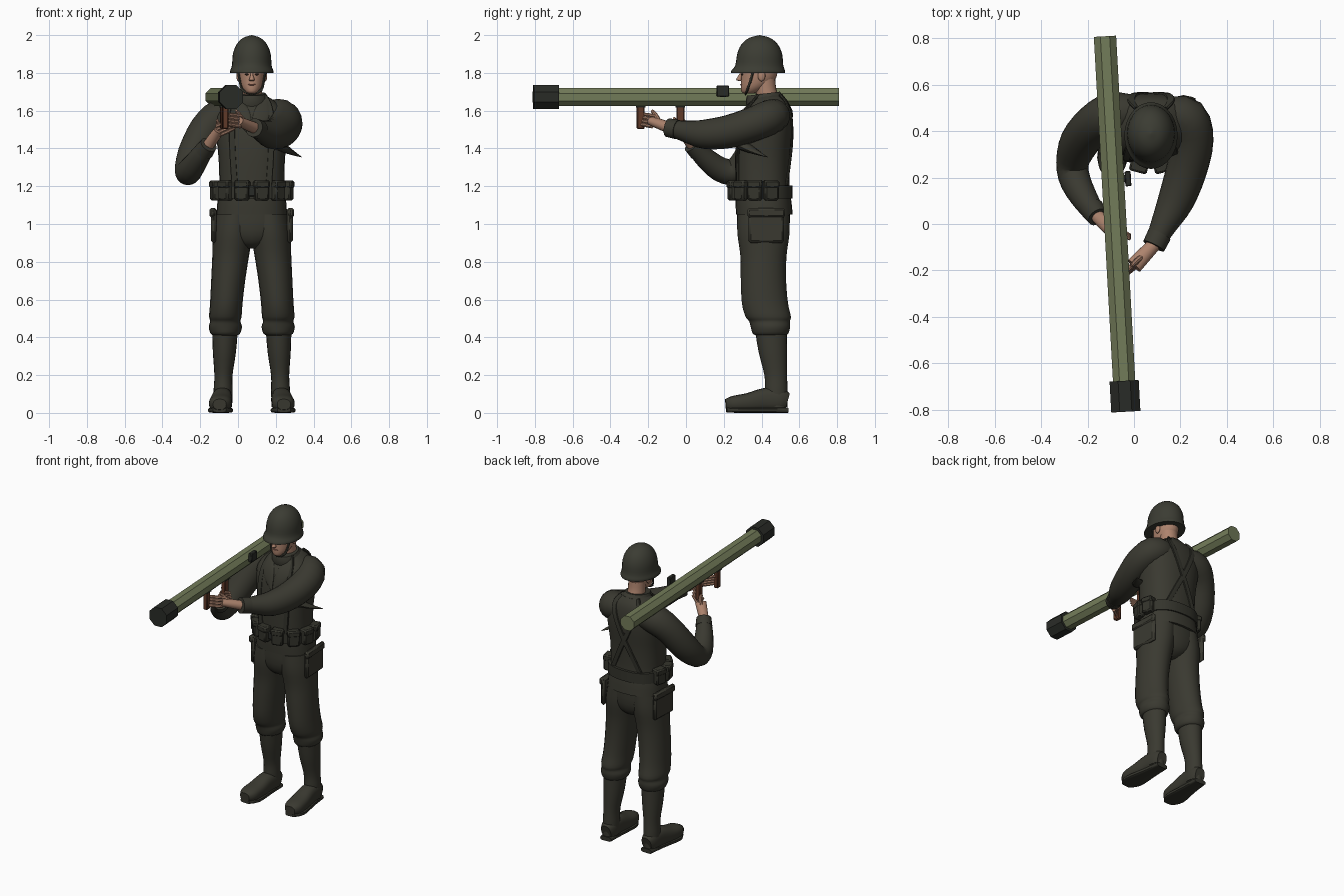
import bpy, bmesh, math
from mathutils import Vector, Matrix

if "Cube" in bpy.data.objects:
    bpy.data.objects.remove(bpy.data.objects["Cube"])


def material(name, r, g, b):
    m = bpy.data.materials.new(name)
    m.use_nodes = True
    m.diffuse_color = (r, g, b, 1)
    m.node_tree.nodes["Principled BSDF"].inputs["Base Color"].default_value = (r, g, b, 1)
    return m


CLOTH = material("dark olive cloth", .042, .041, .03)
STEEL = material("helmet olive", .044, .045, .033)
GEAR = material("webbing", .034, .034, .025)
TUBE = material("tube green", .17, .2, .1)
METAL = material("dark metal", .022, .024, .02)
WOOD = material("brown wood", .12, .042, .022)
SKIN = material("skin", .42, .23, .155)
LIPS = material("lip shade", .27, .11, .08)
EYES = material("eye brown", .06, .035, .025)
CX = .073  # the body's own centre line


def finish(name, bm, mat, angle=40):
    bmesh.ops.recalc_face_normals(bm, faces=bm.faces)
    me = bpy.data.meshes.new(name)
    bm.to_mesh(me)
    bm.free()
    ob = bpy.data.objects.new(name, me)
    bpy.context.collection.objects.link(ob)
    me.materials.append(mat)
    if angle:
        bpy.ops.object.select_all(action="DESELECT")
        ob.select_set(True)
        bpy.context.view_layer.objects.active = ob
        bpy.ops.object.shade_smooth_by_angle(angle=math.radians(angle))
    return ob


def resample(rows, steps):
    """Catmull-Rom through rows of numbers."""
    out = []
    for i in range(len(rows) - 1):
        four = [rows[max(0, min(len(rows) - 1, i + k))] for k in (-1, 0, 1, 2)]
        for s in range(steps):
            t = s / steps
            out.append([.5 * (2 * b + (c - a) * t + (2 * a - 5 * b + 4 * c - d) * t * t
                              + (3 * b - a - 3 * c + d) * t ** 3) for a, b, c, d in zip(*four)])
    return out + [list(rows[-1])]


def loft(name, mat, rows, n=20, steps=3, p=2, ref=None, turn=0, angle=40):
    """Skin rows of x, y, z, radius, radius. Rings are level unless ref is given."""
    rows = resample(rows, steps)
    pts = [Vector(r[:3]) for r in rows]
    bm = bmesh.new()
    rings = []
    for i, r in enumerate(rows):
        u, v = Vector((1, 0, 0)), Vector((0, 1, 0))
        if ref:
            t = pts[min(i + 1, len(pts) - 1)] - pts[max(i - 1, 0)]
            u = t.cross(Vector(ref)).normalized()
            v = u.cross(t).normalized()
        ring = []
        for k in range(n):
            a = math.tau * (k + turn) / n
            c, s = math.cos(a), math.sin(a)
            c, s = (math.copysign(abs(q) ** (2 / p), q) for q in (c, s))
            ring.append(bm.verts.new(pts[i] + u * c * max(r[3], .001) + v * s * max(r[4], .001)))
        rings.append(ring)
    for a, b in zip(rings, rings[1:]):
        for k in range(n):
            bm.faces.new((a[k], a[k - 1], b[k - 1], b[k]))
    bm.faces.new(rings[0])
    bm.faces.new(rings[-1])
    return finish(name, bm, mat, angle)


UP, FWD = (0, 0, 1), (0, 1, 0)


def limb(name, mat, rows, **kw):
    return loft(name, mat, [(*r[:3], r[3], r[-1]) for r in rows], ref=kw.pop("ref", UP), **kw)


def box(name, mat, at, size, spin=0, bevel=.006):
    bm = bmesh.new()
    bmesh.ops.create_cube(bm, size=1, matrix=Matrix.Translation(at) @ Matrix.Rotation(spin, 4, "Z")
                          @ Matrix.Diagonal((*size, 1)))
    ob = finish(name, bm, mat, 30)
    if bevel:
        mod = ob.modifiers.new("soft edges", "BEVEL")
        mod.width = bevel
    return ob


def ball(name, mat, at, size):
    bm = bmesh.new()
    bmesh.ops.create_uvsphere(bm, u_segments=14, v_segments=9, radius=1,
                              matrix=Matrix.Translation(at) @ Matrix.Diagonal((*size, 1)))
    return finish(name, bm, mat, 60)


# Jacket: z, centre y, half width, half depth
JACKET = [(1.05, .415, .187, .15), (1.12, .41, .182, .148), (1.2, .405, .172, .142),
          (1.35, .405, .176, .145), (1.48, .415, .19, .147), (1.57, .425, .19, .135),
          (1.64, .44, .135, .105), (1.68, .44, .075, .075)]
loft("jacket", CLOTH, [(CX, y, z, a, b) for z, y, a, b in JACKET], n=28, p=2.4)


def on_jacket(x, z, side):
    """Point on the jacket's front (side -1) or back (side 1)."""
    for lo, hi in zip(JACKET, JACKET[1:]):
        if lo[0] <= z <= hi[0]:
            f = (z - lo[0]) / (hi[0] - lo[0])
            _, y, a, b = [q + (w - q) * f for q, w in zip(lo, hi)]
            d = max(0, 1 - min(1, abs(x) / a) ** 2.4) ** (1 / 2.4)
            return (CX + x, y + side * (b * d + .002), z)


# Trouser seat and collar
loft("trouser_seat", CLOTH, [(CX, .41, .87, .03, .06), (CX, .41, .9, .1, .11),
                             (CX, .41, .97, .178, .137), (CX, .41, 1.1, .18, .14)], n=24, p=2.3)
limb("collar", CLOTH, [(CX, .43, 1.62, .12, .1), (CX, .415, 1.66, .092, .1),
                       (CX, .41, 1.69, .075, .088)], ref=FWD)

for s, side in ((1, "left"), (-1, "right")):
    def X(d):
        return CX + s * d

    # Trouser leg with a gathered cuff
    leg = [(.09, 1.05, .41, .1, .138), (.1, .95, .41, .105, .138), (.112, .83, .41, .097, .122),
           (.125, .7, .41, .09, .12), (.135, .58, .418, .086, .122), (.14, .51, .435, .086, .12),
           (.14, .485, .442, .08, .108), (.14, .455, .447, .088, .104), (.14, .42, .447, .078, .094),
           (.14, .41, .447, .06, .075)]
    loft(side + "_trouser_leg", CLOTH, [(X(d), y, z, a, b) for d, z, y, a, b in leg])
    # Thigh pocket with flap
    box(side + "_thigh_pocket", CLOTH, (X(.198), .425, .99), (.03, .19, .18), s * .05, .012)
    box(side + "_pocket_flap", CLOTH, (X(.205), .425, 1.06), (.03, .2, .05), s * .05, .01)
    # Boot: shaft, foot, sole and heel
    loft(side + "_boot_shaft", CLOTH, [(X(d), y, z, a, b) for d, z, y, a, b in (
        (.142, .44, .45, .068, .085), (.145, .32, .46, .061, .075), (.15, .2, .475, .048, .06),
        (.152, .12, .478, .05, .06), (.153, .03, .48, .048, .058))])
    limb(side + "_boot_foot", CLOTH, [
        (X(.152), .537, .06, .035, .045), (X(.153), .5, .068, .05, .06), (X(.157), .42, .07, .053, .062),
        (X(.163), .33, .055, .06, .05), (X(.168), .25, .048, .058, .042), (X(.17), .21, .045, .035, .028)],
        p=2.5)
    limb(side + "_boot_sole", GEAR, [
        (X(.152), .54, .014, .04, .014), (X(.157), .42, .014, .05, .014), (X(.166), .28, .014, .066, .014),
        (X(.17), .215, .016, .035, .013)], p=4)
    # Lapel, shoulder strap in front and crossed strap behind
    limb(side + "_lapel", CLOTH, [(*on_jacket(s * d, z, -1), w, .008) for d, z, w in (
        (.075, 1.655, .02), (.06, 1.6, .042), (.035, 1.54, .035), (.006, 1.47, .004))], ref=FWD)
    limb(side + "_front_strap", GEAR, [(*on_jacket(s * d, z, -1), .017, .007) for d, z in (
        (.09, 1.2), (.1, 1.35), (.105, 1.48), (.1, 1.58), (.085, 1.64), (.06, 1.678))], ref=FWD, n=8, p=4)
    limb(side + "_back_strap", GEAR, [(*on_jacket(s * d, z, 1), .017, .007) for d, z in (
        (-.1, 1.2), (-.04, 1.33), (.02, 1.45), (.07, 1.57), (.085, 1.64), (.06, 1.678))], ref=FWD, n=8, p=4)
    # Eye, brow, ear and chin strap
    ball(side + "_eye", EYES, (X(.027), .297, 1.792), (.011, .006, .005))
    limb(side + "_brow", EYES, [(X(.014), .291, 1.806, .003), (X(.04), .303, 1.806, .003)], n=6)
    ball(side + "_ear", SKIN, (X(.072), .4, 1.785), (.01, .02, .03))
    limb(side + "_chin_strap", GEAR, [(X(.076), .36, 1.83, .005, .008), (X(.066), .345, 1.77, .005, .008),
                                      (X(.05), .325, 1.71, .005, .008), (X(0), .315, 1.688, .005, .008)], n=8)

# Belt and pouches round the front and sides
loft("belt", GEAR, [(CX, .408, z, .187, .156) for z in (1.135, 1.205)], n=28, p=2.4, steps=1)
box("belt_buckle", METAL, (CX, .249, 1.17), (.05, .014, .05))
for i in range(8):
    a = math.radians(-105 + 30 * i)
    at = Vector((CX + .196 * math.sin(a), .408 - .163 * math.cos(a), 1.175))
    box("pouch_%d" % i, GEAR, at, (.074, .05, .1), a, .009)
    box("pouch_flap_%d" % i, GEAR, at + Vector((0, 0, .035)), (.079, .058, .04), a, .008)

# Neck, head and face
limb("neck", SKIN, [(CX, .45, 1.62, .06), (CX, .425, 1.7, .055), (CX, .415, 1.79, .056)], ref=FWD)
loft("head", SKIN, [(CX, .33, 1.69, .018, .022), (CX, .34, 1.7, .036, .046), (CX, .36, 1.725, .054, .07),
                    (CX, .38, 1.76, .065, .089), (CX, .388, 1.8, .07, .096), (CX, .39, 1.87, .072, .1)])
loft("nose", SKIN, [(CX, .287, 1.757, .01, .006), (CX, .28, 1.763, .015, .015),
                    (CX, .286, 1.785, .008, .01), (CX, .294, 1.805, .006, .005)], n=10)
ball("lips", LIPS, (CX, .296, 1.738), (.021, .009, .005))
# Helmet with a flared brim
loft("helmet", STEEL, [(CX, .38, 1.8, .114, .143), (CX, .382, 1.812, .114, .142), (CX, .388, 1.84, .105, .127),
                       (CX, .39, 1.9, .1, .119), (CX, .39, 1.95, .081, .097),
                       (CX, .39, 1.985, .047, .056), (CX, .39, 2, 0, 0)], n=28)

# Sleeves: the left reaches forward, the right folds at the elbow
limb("left_sleeve", CLOTH, [(.15, .47, 1.58, .075), (.225, .455, 1.57, .092), (.25, .36, 1.53, .092),
                            (.225, .23, 1.49, .088), (.18, .1, 1.475, .078), (.13, .0, 1.49, .058),
                            (.09, -.08, 1.508, .042)])
limb("left_cuff", CLOTH, [(.11, -.045, 1.5, .052), (.085, -.095, 1.51, .05)], steps=1)
limb("sleeve_fold", CLOTH, [(.21, .3, 1.42, .045, .03), (.27, .36, 1.385, .03, .015),
                            (.335, .43, 1.355, .002)], n=10)
limb("right_sleeve", CLOTH, [(.0, .48, 1.58, .075), (-.09, .475, 1.57, .092), (-.17, .43, 1.5, .088),
                             (-.235, .35, 1.37, .085), (-.265, .26, 1.28, .07), (-.25, .18, 1.29, .066),
                             (-.2, .09, 1.36, .054), (-.16, .04, 1.415, .042)])
limb("right_cuff", CLOTH, [(-.18, .065, 1.385, .052), (-.155, .03, 1.42, .046)], steps=1)


def hand(side, wrist, palm, curl, spread):
    """Palm, four fingers spread along one direction, and a thumb."""
    w, p, c, d = (Vector(q) for q in (wrist, palm, curl, spread))
    limb(side + "_palm", SKIN, [(*w, .03), (*w.lerp(p, .5), .033, .028), (*p, .036, .024)], n=14)
    for i in range(4):
        a = p + d * (i - 1.5) * .018
        tip = a + c + (p - w).normalized() * .025
        limb("%s_finger_%d" % (side, i), SKIN, [(*(a - c * .2), .011), (*a.lerp(tip, .5), .01),
                                                (*tip, .007)], n=8, ref=(.3, .1, 1))
    limb(side + "_thumb", SKIN, [(*w.lerp(p, .5), .014), (*(w.lerp(p, .9) + Vector((0, .01, .035))), .012),
                                 (*(p + Vector((-.01, .0, .055))), .008)], n=8, ref=(.3, 1, 0))


hand("left", (.085, -.09, 1.51), (.0, -.18, 1.545), (-.06, -.045, .005), (0, .3, 1))
hand("right", (-.155, .03, 1.42), (-.1, -.015, 1.495), (.07, -.03, .02), (0, -.3, 1))

# Launcher: eight-sided tube, muzzle, grips and sight
REAR, FRONT = Vector((-.125, .81, 1.672)), Vector((-.035, -.81, 1.672))
along = lambda y: REAR.lerp(FRONT, (.81 - y) / 1.62)
yaw = math.atan2(.09, 1.62)
limb("launcher_tube", TUBE, [(*along(.808), .052), (*along(-.7), .052)],
     n=8, steps=1, turn=.5, angle=0)
limb("launcher_muzzle", METAL, [(*along(-.675), .068), (*along(-.808), .068)],
     n=8, steps=1, turn=.5, angle=0)
for name, y in (("front_grip", -.24), ("rear_grip", -.03)):
    box(name, WOOD, along(y) - Vector((0, 0, .105)), (.032, .042, .13), yaw)
    box(name + "_mount", METAL, along(y) - Vector((0, 0, .048)), (.036, .05, .016), yaw, 0)
box("sight", METAL, along(.195) + Vector((.065, 0, .032)), (.026, .065, .06), yaw, .004)
box("sight_bracket", METAL, along(.195) + Vector((.045, 0, .01)), (.04, .03, .02), yaw, 0)
